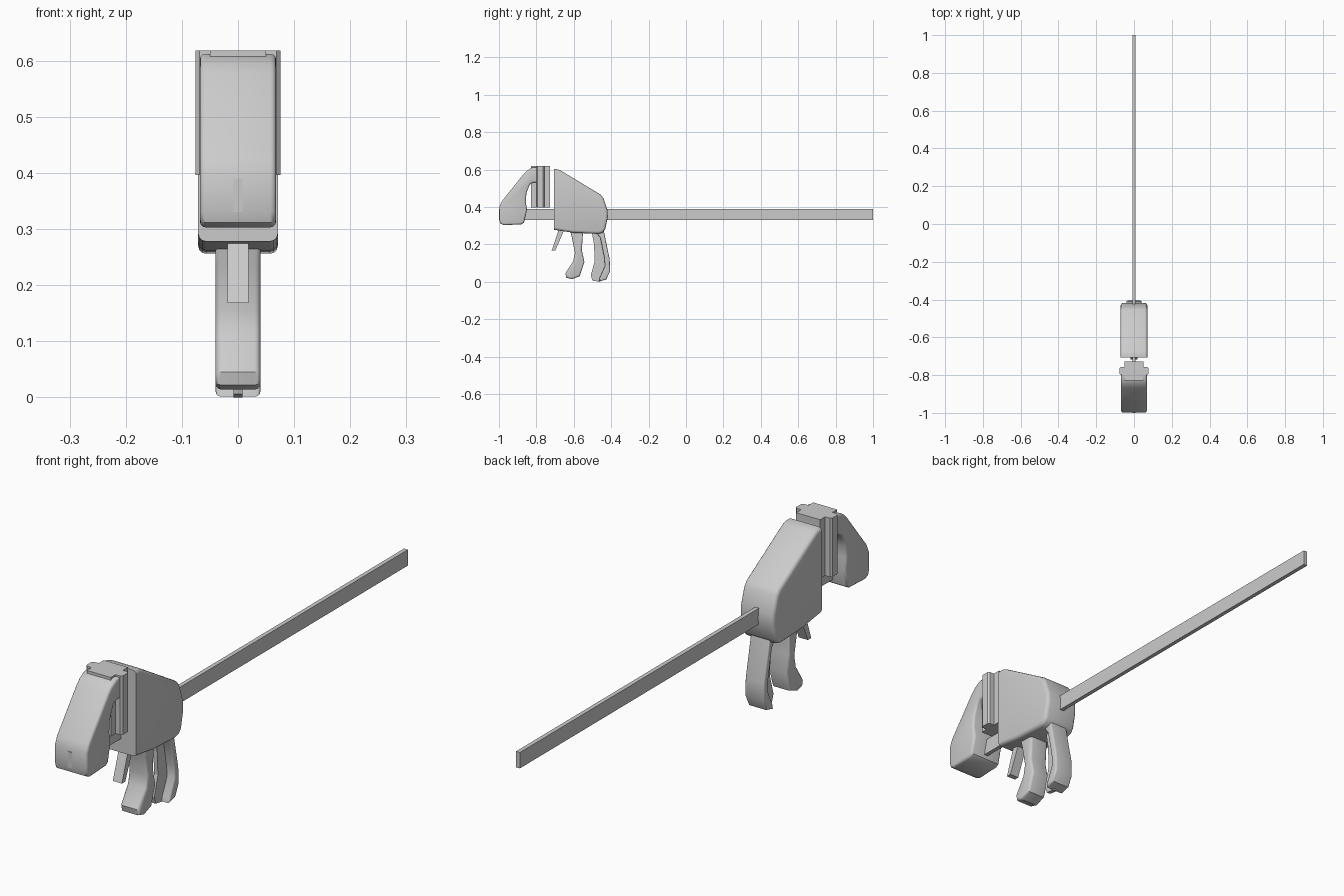
import bpy
import bmesh

cube = bpy.data.objects.get("Cube")
if cube:
    bpy.data.objects.remove(cube, do_unlink=True)

grey = bpy.data.materials.new("light grey")
grey.use_nodes = True
colour = (0.6, 0.6, 0.6, 1)
grey.diffuse_color = colour
grey.node_tree.nodes["Principled BSDF"].inputs["Base Color"].default_value = colour


def finish(bm, name, smooth):
    bmesh.ops.recalc_face_normals(bm, faces=bm.faces)
    mesh = bpy.data.meshes.new(name)
    bm.to_mesh(mesh)
    bm.free()
    mesh.materials.append(grey)
    ob = bpy.data.objects.new(name, mesh)
    bpy.context.collection.objects.link(ob)
    if smooth:
        bpy.ops.object.select_all(action='DESELECT')
        ob.select_set(True)
        bpy.context.view_layer.objects.active = ob
        bpy.ops.object.shade_smooth_by_angle(angle=0.6)
    return ob


def side_part(name, profile, half, bevel=0, sharp_y=None):
    """Extrude a (y, z) side profile across x, rounding the rim edges."""
    bm = bmesh.new()
    face = bm.faces.new([bm.verts.new((-half, y, z)) for y, z in profile])
    ext = bmesh.ops.extrude_face_region(bm, geom=[face])
    moved = [v for v in ext["geom"] if isinstance(v, bmesh.types.BMVert)]
    bmesh.ops.translate(bm, verts=moved, vec=(2 * half, 0, 0))
    if bevel:
        rim = [e for e in bm.edges
               if abs(e.verts[0].co.x - e.verts[1].co.x) < 1e-5
               and not (sharp_y is not None and
                        all(abs(v.co.y - sharp_y) < 1e-4 for v in e.verts))]
        bmesh.ops.bevel(bm, geom=rim, offset=bevel, segments=3, profile=0.5,
                        affect='EDGES', clamp_overlap=True)
    return finish(bm, name, bevel > 0)


def plan_part(name, outline, z0, z1):
    """Extrude a right-half (x, y) outline, mirrored in x, from z0 to z1."""
    bm = bmesh.new()
    full = outline + [(-x, y) for x, y in reversed(outline)]
    face = bm.faces.new([bm.verts.new((x, y, z0)) for x, y in full])
    ext = bmesh.ops.extrude_face_region(bm, geom=[face])
    moved = [v for v in ext["geom"] if isinstance(v, bmesh.types.BMVert)]
    bmesh.ops.translate(bm, verts=moved, vec=(0, 0, z1 - z0))
    return finish(bm, name, False)


# Long flat bar
side_part("bar", [(-1, 0.33), (1, 0.33), (1, 0.39), (-1, 0.39)], 0.008)

# Fixed hooked jaw at the front end
side_part("fixed_jaw", [
    (-0.998, 0.33), (-0.993, 0.312), (-0.975, 0.303), (-0.88, 0.307),
    (-0.866, 0.316), (-0.85, 0.385), (-0.857, 0.43), (-0.853, 0.475),
    (-0.835, 0.52), (-0.82, 0.53), (-0.79, 0.532), (-0.79, 0.612),
    (-0.82, 0.612), (-0.85, 0.595), (-0.868, 0.577), (-0.985, 0.43),
    (-0.998, 0.40)], 0.068, 0.01)

# Gripping pad with side flanges
plan_part("jaw_pad", [
    (0.05, -0.727), (0.05, -0.757), (0.069, -0.757), (0.076, -0.764),
    (0.076, -0.793), (0.069, -0.80), (0.05, -0.80), (0.05, -0.828)],
    0.396, 0.618)

# Sliding body
side_part("sliding_body", [
    (-0.707, 0.278), (-0.60, 0.262), (-0.47, 0.256), (-0.447, 0.262),
    (-0.432, 0.28), (-0.418, 0.345), (-0.419, 0.38), (-0.44, 0.445),
    (-0.455, 0.465), (-0.67, 0.595), (-0.69, 0.602), (-0.707, 0.602)],
    0.071, 0.014, sharp_y=-0.707)

# Release lever
side_part("release_lever", [
    (-0.718, 0.168), (-0.698, 0.168), (-0.65, 0.28), (-0.68, 0.28)], 0.019)

# Squeeze trigger
side_part("squeeze_trigger", [
    (-0.62, 0.275), (-0.55, 0.275), (-0.557, 0.17), (-0.543, 0.105),
    (-0.568, 0.03), (-0.61, 0.014), (-0.64, 0.022), (-0.645, 0.045),
    (-0.603, 0.11), (-0.594, 0.155), (-0.61, 0.235)], 0.04, 0.01)

# Rear grip: broad shell with a thin web in front of it
side_part("rear_grip", [
    (-0.49, 0.275), (-0.44, 0.275), (-0.408, 0.12), (-0.406, 0.055),
    (-0.427, 0.012), (-0.465, 0.002), (-0.462, 0.02), (-0.433, 0.085),
    (-0.437, 0.13), (-0.458, 0.235)], 0.04, 0.007)
side_part("grip_web", [
    (-0.505, 0.275), (-0.45, 0.275), (-0.425, 0.12), (-0.43, 0.05),
    (-0.46, 0.0), (-0.50, 0.006), (-0.509, 0.035), (-0.488, 0.11),
    (-0.492, 0.2)], 0.008)
